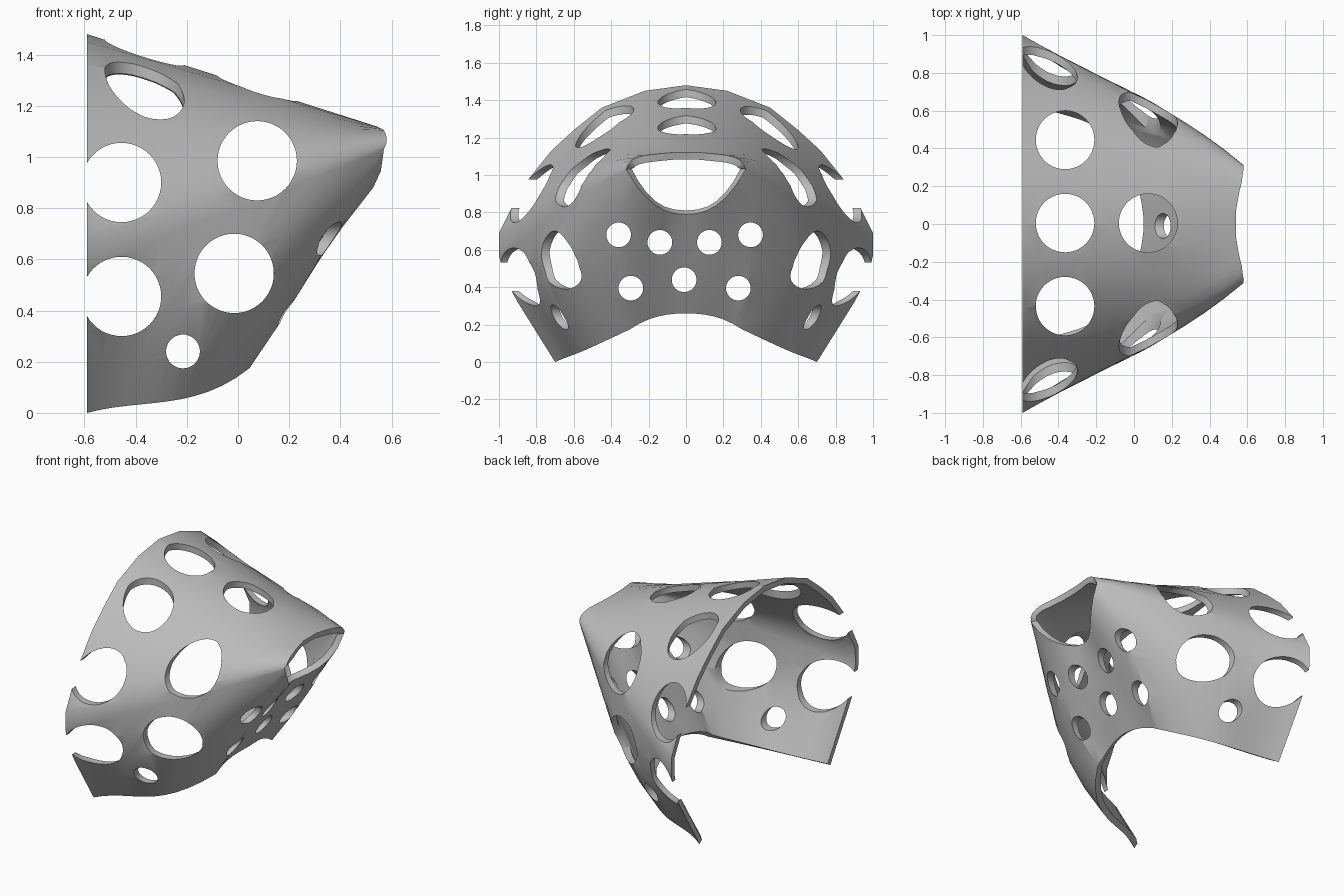
import bpy, bmesh
from mathutils import Vector, Matrix

cube = bpy.data.objects.get("Cube")
if cube:
    bpy.data.objects.remove(cube, do_unlink=True)

BACK = -0.59
SIDE_STEPS, CHIN_STEPS = 12, 6

# Each rib runs from the back rim (y, z) to the front corner (x, y, z),
# bulging outward in y and z on the way
ribs = [
    ((0.70, 0.00), (0.045, 0.30, 0.175), (0.10, -0.05)),
    ((0.80, 0.16), (0.17, 0.33, 0.36), (0.13, -0.04)),
    ((0.90, 0.32), (0.305, 0.35, 0.58), (0.14, -0.03)),
    ((0.97, 0.45), (0.43, 0.36, 0.80), (0.085, -0.02)),
    ((1.00, 0.57), (0.57, 0.32, 1.03), (0.045, 0)),
    ((1.00, 0.69), (0.58, 0.31, 1.055), (0.04, 0)),
    ((0.93, 0.83), (0.58, 0.29, 1.08), (0.04, 0)),
    ((0.84, 0.98), (0.575, 0.26, 1.095), (0.04, 0)),
    ((0.72, 1.13), (0.57, 0.22, 1.105), (0.03, 0)),
    ((0.60, 1.24), (0.56, 0.18, 1.11), (0.02, 0)),
    ((0.45, 1.36), (0.55, 0.13, 1.115), (0.01, 0)),
    ((0.22, 1.45), (0.54, 0.07, 1.12), (0, 0)),
    ((0.00, 1.48), (0.54, 0.00, 1.12), (0, 0)),
]
# Centre line of the chin (x, z), one point per lower rib
chin_line = [(0.085, 0.26), (0.175, 0.40), (0.275, 0.56), (0.345, 0.68), (0.41, 0.79)]


def side_row(rib):
    (yb, zb), corner, (by, bz) = rib
    start, end = Vector((BACK, yb, zb)), Vector(corner)
    row = []
    for i in range(SIDE_STEPS + 1):
        t = i / SIDE_STEPS
        row.append(start.lerp(end, t) + Vector((0, by, bz)) * 6.75 * t * t * (1 - t))
    return row


def chin_row(rib, centre):
    (xc, yc, zc), (xf, zf) = rib[1], centre
    row = []
    for i in range(CHIN_STEPS + 1):
        s = 1 - i / CHIN_STEPS
        ease = s * s * (3 - 2 * s)
        row.append(Vector((xf + (xc - xf) * ease, yc * s, zf + (zc - zf) * s ** 2.4)))
    return row


def add_patch(bm, rows, sign):
    grid = [[bm.verts.new((p.x, p.y * sign, p.z)) for p in row] for row in rows]
    for low, high in zip(grid, grid[1:]):
        for i in range(len(low) - 1):
            bm.faces.new((low[i], low[i + 1], high[i + 1], high[i]))


def make_object(name, bm):
    mesh = bpy.data.meshes.new(name)
    bm.to_mesh(mesh)
    bm.free()
    obj = bpy.data.objects.new(name, mesh)
    bpy.context.collection.objects.link(obj)
    return obj


# Shell surface: both sides and the chin
bm = bmesh.new()
sides = [side_row(r) for r in ribs]
chin = [chin_row(r, c) for r, c in zip(ribs, chin_line)]
for sign in (1, -1):
    add_patch(bm, sides, sign)
    add_patch(bm, chin, sign)
bmesh.ops.remove_doubles(bm, verts=bm.verts[:], dist=0.0005)
bmesh.ops.recalc_face_normals(bm, faces=bm.faces[:])
bm.normal_update()
crown = max(bm.faces, key=lambda f: f.calc_center_median().z)
if crown.normal.z < 0:
    bmesh.ops.reverse_faces(bm, faces=bm.faces[:])
shell = make_object("mask_shell", bm)

# Wall thickness, with the back rim kept flat
bpy.ops.object.select_all(action='DESELECT')
shell.select_set(True)
bpy.context.view_layer.objects.active = shell
solid = shell.modifiers.new("thickness", 'SOLIDIFY')
solid.thickness = 0.04
solid.offset = -1
bpy.ops.object.modifier_apply(modifier=solid.name)
for vert in shell.data.vertices:
    vert.co.x = max(vert.co.x, BACK)


# Cutters for the round holes, grouped by drilling direction
def drill(name, axis, holes, depth):
    bm = bmesh.new()
    turn = Vector((0, 0, 1)).rotation_difference(Vector(axis)).to_matrix().to_4x4()
    for centre, radius in holes:
        bmesh.ops.create_cone(bm, cap_ends=True, segments=48, radius1=radius,
                              radius2=radius, depth=depth,
                              matrix=Matrix.Translation(centre) @ turn)
    return make_object(name, bm)


BIG, SMALL = 0.155, 0.066
side_holes = [((x, 0, z), BIG) for x, z in
              ((-0.455, 0.90), (-0.455, 0.455), (0.075, 0.985), (-0.015, 0.545))]
side_holes.append(((-0.215, 0, 0.24), SMALL))
top_holes = [((x, y, 1.45), BIG) for x, y in
             ((-0.365, 0.445), (-0.365, 0.005), (-0.365, -0.435), (0.075, 0.005))]
chin_holes = [((0.5, y, z), SMALL) for y, z in
              ((-0.36, 0.68), (-0.14, 0.64), (0.125, 0.64), (0.345, 0.68),
               (-0.295, 0.395), (-0.01, 0.44), (0.28, 0.395))]

cutters = [drill("side_drill", (0, 1, 0), side_holes, 3),
           drill("top_drill", (0, 0, 1), top_holes, 1),
           drill("chin_drill", (1, 0, 0), chin_holes, 1)]

for cutter in cutters:
    cutter.hide_render = True
    cut = shell.modifiers.new(cutter.name, 'BOOLEAN')
    cut.operation = 'DIFFERENCE'
    cut.solver = 'EXACT'
    cut.object = cutter
    bpy.ops.object.modifier_apply(modifier=cut.name)
    bpy.data.objects.remove(cutter, do_unlink=True)

# Plain grey finish
grey = bpy.data.materials.new("plain_grey")
grey.use_nodes = True
colour = (0.5, 0.5, 0.5, 1)
grey.diffuse_color = colour
grey.node_tree.nodes["Principled BSDF"].inputs["Base Color"].default_value = colour
shell.data.materials.clear()
shell.data.materials.append(grey)
for face in shell.data.polygons:
    face.material_index = 0
bpy.ops.object.shade_smooth_by_angle(angle=0.65)
